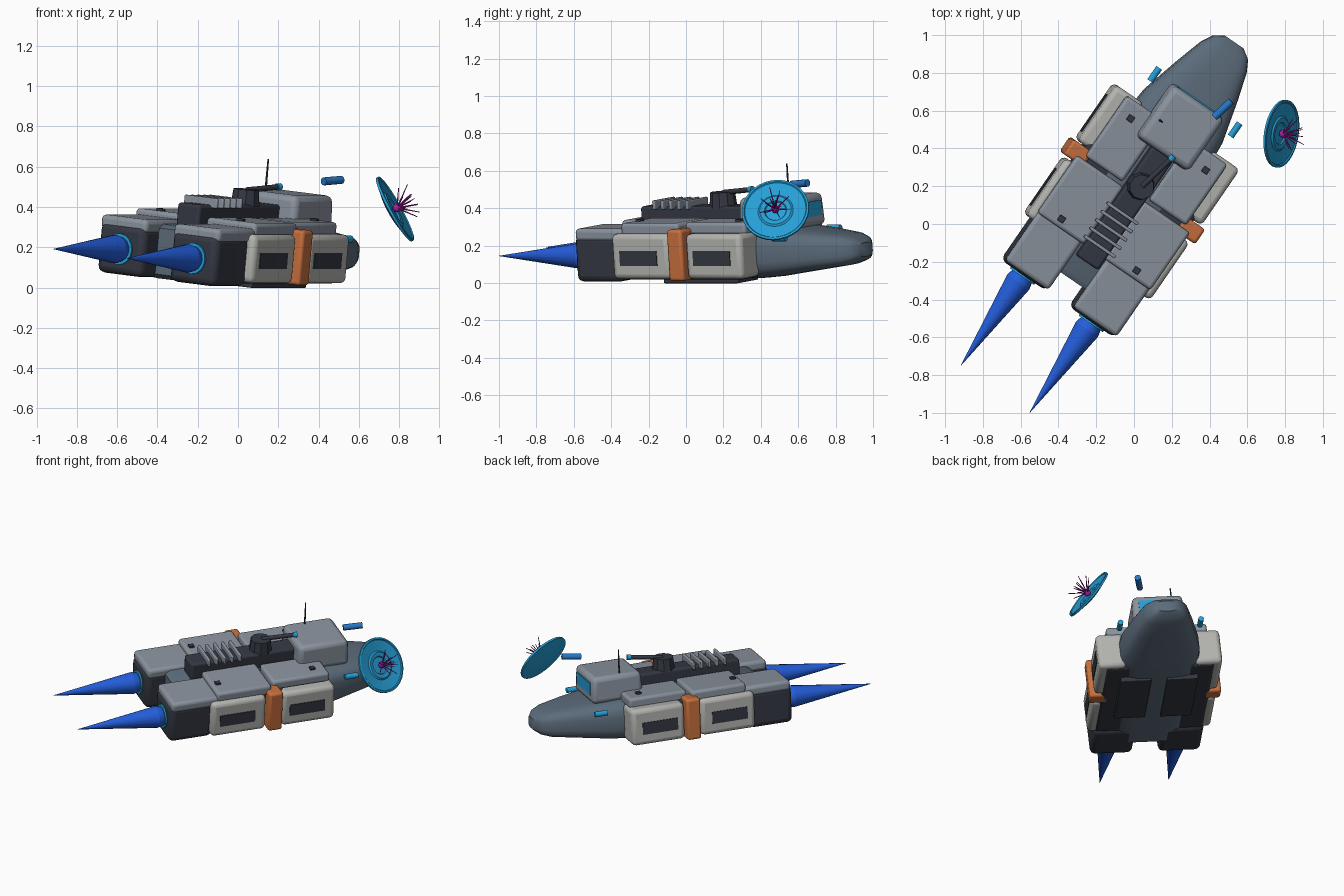
import bpy, bmesh, math, random
from mathutils import Matrix, Vector

if "Cube" in bpy.data.objects:
    bpy.data.objects.remove(bpy.data.objects["Cube"])

random.seed(4)


def lin(c):
    c /= 255
    return c / 12.92 if c <= 0.04045 else ((c + 0.055) / 1.055) ** 2.4


def mat(name, r, g, b):
    m = bpy.data.materials.new(name)
    m.diffuse_color = (lin(r), lin(g), lin(b), 1)
    m.use_nodes = True
    m.node_tree.nodes["Principled BSDF"].inputs["Base Color"].default_value = m.diffuse_color
    return m


PLATE = mat("plate_grey", 138, 147, 158)
POD = mat("pale_grey", 180, 180, 176)
HULL = mat("slate_hull", 92, 108, 123)
DARK = mat("charcoal", 52, 56, 66)
ORANGE = mat("orange", 200, 112, 62)
FLAME = mat("flame_blue", 36, 94, 220)
TEAL = mat("cyan", 38, 160, 215)
TUBE = mat("tube_blue", 38, 120, 200)
PURPLE = mat("purple", 165, 35, 165)

# Ship frame: x right, y forward, z up, turned and slightly rolled
SHIP = (Matrix.Translation((-0.091, 0.062, 0.168))
        @ Matrix.Rotation(math.radians(-34.5), 4, 'Z')
        @ Matrix.Rotation(math.radians(6), 4, 'Y'))


def finish(bm, name, material, frame=SHIP, bevel=0, smooth=True):
    bmesh.ops.recalc_face_normals(bm, faces=bm.faces)
    me = bpy.data.meshes.new(name)
    bm.to_mesh(me)
    bm.free()
    me.materials.append(material)
    ob = bpy.data.objects.new(name, me)
    bpy.context.collection.objects.link(ob)
    ob.matrix_world = frame
    if bevel:
        mod = ob.modifiers.new("bevel", 'BEVEL')
        mod.width, mod.segments = bevel, 3
    if smooth:
        bpy.ops.object.select_all(action='DESELECT')
        bpy.context.view_layer.objects.active = ob
        ob.select_set(True)
        bpy.ops.object.shade_smooth_by_angle(angle=math.radians(35))
    return ob


def box(name, material, x, y, z, bevel=0.0, taper=1.0):
    """Box from (min, max) ranges, top face scaled by taper."""
    bm = bmesh.new()
    bmesh.ops.create_cube(bm, size=1)
    for v in bm.verts:
        k = taper if v.co.z > 0 else 1
        v.co = [(r[0] + r[1]) / 2 + c * (r[1] - r[0]) * f
                for r, c, f in zip((x, y, z), v.co, (k, k, 1))]
    return finish(bm, name, material, bevel=bevel)


def pair(name, material, x, *args, **kw):
    """Right and left copies of a box."""
    box("right_" + name, material, x, *args, **kw)
    box("left_" + name, material, (-x[1], -x[0]), *args, **kw)


def rod(name, material, a, b, r1, r2=None, sides=12, frame=SHIP):
    """Cylinder or cone from point a to point b."""
    a, b = Vector(a), Vector(b)
    d = b - a
    bm = bmesh.new()
    bmesh.ops.create_cone(bm, cap_ends=True, segments=sides, radius1=r1,
                          radius2=r1 if r2 is None else r2, depth=d.length)
    bm.transform(Matrix.Translation((a + b) / 2) @ d.to_track_quat('Z', 'Y').to_matrix().to_4x4())
    return finish(bm, name, material, frame)


def loft(bm, rings):
    rows = [[bm.verts.new(p) for p in ring] for ring in rings]
    n = len(rows[0])
    for a, b in zip(rows, rows[1:]):
        for i in range(n):
            bm.faces.new((a[i], a[(i + 1) % n], b[(i + 1) % n], b[i]))
    bm.faces.new(rows[0])
    bm.faces.new(rows[-1])


# Main hull: y, half width, bottom, top
def section(y, w, lo, hi, n=24):
    ring = []
    for i in range(n):
        a = math.tau * (i + 0.5) / n
        c, s = math.cos(a), math.sin(a)
        px = math.copysign(abs(c) ** 0.55, c)
        pz = math.copysign(abs(s) ** 0.55, s)
        ring.append((w * px, y, (lo + hi) / 2 + pz * (hi - lo) / 2))
    return ring


bm = bmesh.new()
loft(bm, [section(*s) for s in [
    (-0.43, 0.22, -0.11, 0.12), (-0.40, 0.25, -0.132, 0.14), (0.50, 0.26, -0.132, 0.15),
    (0.62, 0.25, -0.122, 0.145), (0.85, 0.19, -0.09, 0.12), (1.0, 0.145, -0.07, 0.1),
    (1.06, 0.112, -0.05, 0.08), (1.095, 0.06, -0.025, 0.05)]])
finish(bm, "hull", HULL)
pair("belly_panel", DARK, (0.05, 0.25), (-0.06, 0.42), (-0.145, -0.11), bevel=0.006)

# Engines and nacelle cores
pair("engine", DARK, (0.082, 0.357), (-0.555, -0.26), (-0.128, 0.125), bevel=0.035)
pair("nacelle_core", DARK, (0.10, 0.35), (-0.28, 0.53), (-0.115, 0.135), bevel=0.02)

# Armour plates on top of the nacelles
pair("rear_plate", PLATE, (0.08, 0.36), (-0.545, -0.20), (0.09, 0.16), bevel=0.022)
pair("middle_plate", PLATE, (0.065, 0.365), (-0.24, 0.13), (0.12, 0.19), bevel=0.018)
pair("front_plate", PLATE, (0.085, 0.325), (0.15, 0.54), (0.12, 0.19), bevel=0.018)
for y in (-0.195, 0.45):
    pair("plate_hatch", DARK, (0.225, 0.26), (y - 0.017, y + 0.017), (0.18, 0.202), bevel=0.004)

# Side cargo pods with dark windows, and orange clamps between them
for part, y0, y1 in (("rear", -0.285, 0.085), ("front", 0.195, 0.555)):
    pair(part + "_pod", POD, (0.22, 0.40), (y0, y1), (-0.108, 0.135), bevel=0.028)
    m = (y0 + y1) / 2 - 0.01
    pair(part + "_pod_window", DARK, (0.395, 0.404), (m - 0.12, m + 0.12), (-0.035, 0.045))
pair("clamp", ORANGE, (0.30, 0.425), (0.095, 0.19), (-0.115, 0.16), bevel=0.016)

# Nozzles, flames and small side thrusters
for side, s in (("right", 1), ("left", -1)):
    x = 0.222 * s
    rod(side + "_nozzle", TEAL, (x, -0.54, 0), (x, -0.565, 0), 0.078, sides=16)
    rod(side + "_flame_base", FLAME, (x, -0.56, 0), (x, -0.60, 0), 0.062, 0.071, sides=16)
    rod(side + "_flame", FLAME, (x, -0.60, 0), (x, -1.135, 0), 0.071, 0.001, sides=16)
    rod(side + "_thruster", TEAL, (0.26 * s, 0.672, 0.1), (0.26 * s, 0.757, 0.1), 0.018)

# Spine with cooling ribs
box("spine", DARK, (-0.068, 0.068), (-0.31, 0.42), (0.10, 0.25), bevel=0.015)
for i in range(5):
    y = -0.20 + i * 0.053
    box("cooling_rib", PLATE, (-0.10, 0.10), (y - 0.009, y + 0.009), (0.235, 0.285), bevel=0.006)

# Turret and gun
rod("turret", DARK, (0, 0.185, 0.24), (0, 0.185, 0.322), 0.075, 0.066, sides=10)
rod("gun_barrel", DARK, (0, 0.19, 0.318), (0.043, 0.40, 0.338), 0.014)
rod("gun_muzzle", TEAL, (0.041, 0.39, 0.337), (0.046, 0.415, 0.339), 0.018)

# Cockpit with windscreen and aerial
box("cockpit", PLATE, (-0.17, 0.17), (0.385, 0.735), (0.13, 0.305), bevel=0.03, taper=0.95)
box("windscreen", TEAL, (-0.125, 0.125), (0.727, 0.735), (0.185, 0.265))
rod("aerial", DARK, (-0.12, 0.53, 0.30), (-0.12, 0.53, 0.46), 0.006, 0.004, sides=8)

# Loose tube in front of the cockpit
W = Matrix()
rod("floating_tube", TUBE, (0.425, 0.565, 0.527), (0.515, 0.65, 0.535), 0.02, sides=12, frame=W)

# Dish, turned about its own axis
DISH = (Matrix.Translation((0.768, 0.48, 0.383))
        @ Vector((0.87, -0.14, 0.48)).to_track_quat('Z', 'Y').to_matrix().to_4x4())
profile = [(0.002, 0.002), (0.055, 0.002), (0.06, 0.01), (0.085, 0.014), (0.095, 0.006),
           (0.165, 0.016), (0.17, 0.022), (0.181, 0.02), (0.181, 0.008), (0.09, -0.012), (0.002, -0.018)]
bm = bmesh.new()
loft(bm, [[(r * math.cos(math.tau * i / 32), r * math.sin(math.tau * i / 32), h)
           for i in range(32)] for r, h in profile])
finish(bm, "dish", TEAL, DISH)

# Glowing feed and its spray of spikes
bm = bmesh.new()
bmesh.ops.create_icosphere(bm, subdivisions=2, radius=0.022, matrix=Matrix.Translation((0, 0, 0.025)))
finish(bm, "dish_feed", PURPLE, DISH)
for i in range(14):
    a = i * 2.4
    tilt = 0.15 + 1.15 * i / 14
    d = Vector((math.sin(tilt) * math.cos(a), math.sin(tilt) * math.sin(a), math.cos(tilt)))
    rod("feed_spike", PURPLE, (0, 0, 0.025), Vector((0, 0, 0.025)) + d * random.uniform(0.09, 0.135),
        0.0045, 0.002, sides=5, frame=DISH)
